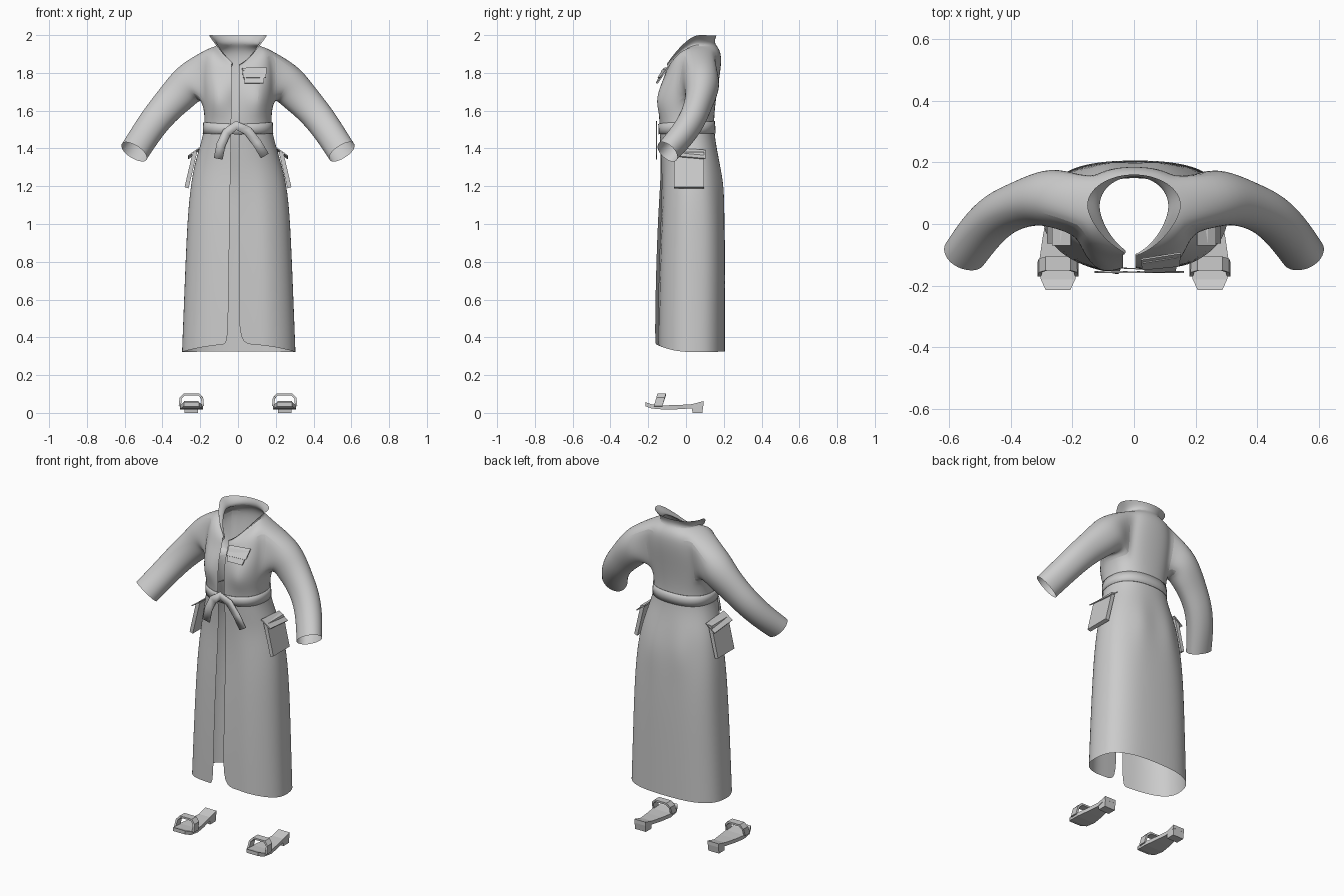
import bpy, bmesh
from math import sin, cos, pi, exp, atan2, radians
from mathutils import Vector

if "Cube" in bpy.data.objects:
    bpy.data.objects.remove(bpy.data.objects["Cube"])


def make(name, verts, faces, subsurf=0, thick=0.0, smooth=True):
    bm = bmesh.new()
    vs = [bm.verts.new(v) for v in verts]
    for f in faces:
        bm.faces.new([vs[i] for i in f])
    bmesh.ops.delete(bm, geom=[v for v in bm.verts if not v.link_faces], context='VERTS')
    bmesh.ops.recalc_face_normals(bm, faces=bm.faces)
    me = bpy.data.meshes.new(name)
    bm.to_mesh(me)
    bm.free()
    ob = bpy.data.objects.new(name, me)
    bpy.context.collection.objects.link(ob)
    if subsurf:
        m = ob.modifiers.new("subsurf", 'SUBSURF')
        m.levels = m.render_levels = subsurf
    if thick:
        m = ob.modifiers.new("solidify", 'SOLIDIFY')
        m.thickness, m.offset = thick, 0
    if smooth:
        bpy.ops.object.select_all(action='DESELECT')
        ob.select_set(True)
        bpy.context.view_layer.objects.active = ob
        bpy.ops.object.shade_smooth_by_angle(angle=radians(40))
    return ob


def power(v, p):
    return abs(v) ** p * (1 if v >= 0 else -1)


def section(zf, zs, zb, hw, yf, yb, p, n=24):
    """Ring from front centre round the right side and back to the front."""
    pts = []
    for i in range(n + 1):
        t = -pi / 2 + 2 * pi * i / n
        c, s = cos(t), sin(t)
        q = p
        if p >= 1 and s < 0:        # V-shaped front of the neckline
            q = 1.3
        elif zs < 1.35:             # skirt: rounder in front, squarer behind
            q = p + (.16 if s < 0 else -.07)
        x = hw * power(c, q)
        yc = (yf + yb) / 2 + (.03 if p >= 1 else 0)
        y = yc + ((yb - yc) if s > 0 else (yc - yf)) * power(s, q)
        z = zs + ((zb if s > 0 else zf) - zs) * s * s
        pts.append(Vector((x, y, z)))
    return pts


# Coat sections: front, side and back heights, half width, front y, back y, roundness
ROWS = [
    (.365, .322, .325, .303, -.164, .207, .8),
    (.60, .60, .60, .292, -.162, .208, .8),
    (.85, .85, .85, .282, -.155, .208, .8),
    (1.05, 1.05, 1.05, .272, -.147, .203, .82),
    (1.20, 1.20, 1.20, .257, -.137, .192, .85),
    (1.32, 1.32, 1.32, .232, -.133, .177, .87),
    (1.42, 1.42, 1.42, .20, -.135, .160, .87),
    (1.50, 1.50, 1.50, .18, -.14, .15, .85),
    (1.57, 1.57, 1.57, .178, -.142, .15, .82),
    (1.65, 1.64, 1.65, .187, -.142, .158, .8),
    (1.72, 1.74, 1.74, .195, -.135, .172, .8),
    (1.77, 1.83, 1.82, .193, -.120, .185, .8),
    (1.80, 1.920, 1.89, .18, -.108, .189, .82),
    (1.82, 1.938, 1.93, .135, -.102, .175, .9),
    (1.835, 1.945, 1.952, .108, -.097, .155, 1),
    (1.84, 1.972, 1.975, .118, -.098, .153, 1),
    (1.845, 2.0, 1.997, .154, -.103, .162, 1),
]
N = 24
verts, faces = [], []
for row in ROWS:
    ring = section(*row)
    for i, v in enumerate(ring):
        # bust, seat and the fold beside the front opening
        if v.y < 0:
            v.y -= .04 * exp(-((abs(v.x) - .11) / .055) ** 2 - ((v.z - 1.66) / .075) ** 2)
        else:
            v.y += .02 * exp(-((abs(v.x) - .085) / .055) ** 2 - ((v.z - 1.2) / .12) ** 2)
        if i in (0, 1) and v.z < 1.4:
            v.y += .015 * min(1, (1.4 - v.z) / .3)
        if v.z < 1.3:
            v.x += .004
    ring[0].x, ring[N].x = .005, -.035 - .02 * max(0, 1.6 - ring[N].z) / 1.3
    verts += ring


def vid(r, i):
    return r * (N + 1) + i


R0, R1 = 9, 12                      # armhole rows
HOLES = [(5, 9, 1), (15, 19, -1)]   # armhole columns and side
for r in range(len(ROWS) - 1):
    for i in range(N):
        if R0 <= r < R1 and any(a <= i < b for a, b, s in HOLES):
            continue
        faces.append((vid(r, i), vid(r, i + 1), vid(r + 1, i + 1), vid(r + 1, i)))

# Sleeves grown out of the armholes: x, y, z, upright radius, depth radius
SLEEVE = [(.258, .087, 1.75, .106, .10), (.31, .08, 1.69, .098, .086),
          (.365, .065, 1.635, .088, .075), (.435, .037, 1.555, .082, .073),
          (.495, -.02, 1.468, .078, .07), (.55, -.098, 1.382, .077, .064)]
for a, b, s in HOLES:
    loop = ([vid(R0, i) for i in range(a, b)] + [vid(r, b) for r in range(R0, R1)]
            + [vid(R1, i) for i in range(b, a, -1)] + [vid(r, a) for r in range(R1, R0, -1)])
    n = len(loop)
    path = [sum((verts[k] for k in loop), Vector()) / n]
    path += [Vector((s * q[0], q[1], q[2])) for q in SLEEVE]
    angles = []
    for k, q in enumerate(SLEEVE, 1):
        last = k == len(SLEEVE)
        d = (path[k if last else k + 1] - path[k - 2 if last else k - 1]).normalized()
        u = d.cross(Vector((0, 1, 0))).normalized()
        w = d.cross(u)
        if not angles:
            for j in loop:
                e = verts[j] - path[0]
                t = atan2(e.dot(w), e.dot(u))
                if angles:
                    while t - angles[-1] > pi:
                        t -= 2 * pi
                    while t - angles[-1] < -pi:
                        t += 2 * pi
                angles.append(t)
            turn = 1 if angles[-1] > angles[0] else -1
            angles = [(t + angles[0] + turn * 2 * pi * j / n) / 2 for j, t in enumerate(angles)]
        base = len(verts)
        verts += [path[k] + u * q[3] * 1.03 * cos(t) + w * q[4] * 1.03 * sin(t) for t in angles]
        new = list(range(base, base + n))
        for j in range(n):
            m = (j + 1) % n
            faces.append((loop[j], loop[m], new[m], new[j]))
        loop = new
make("coat", verts, faces, subsurf=2)

# Waist belt
lo = section(1.475, 1.48, 1.48, .187, -.146, .156, .85)[:N]
hi = section(1.53, 1.54, 1.545, .184, -.147, .154, .85)[:N]
make("belt", lo + hi, [(i, (i + 1) % N, N + (i + 1) % N, N + i) for i in range(N)],
     subsurf=1, thick=.003)

# Belt tie: a flat ribbon arching over the front
line = [Vector(q) for q in [(-.105, -.156, 1.345), (-.09, -.156, 1.42), (-.06, -.156, 1.485),
                            (-.01, -.157, 1.522), (.05, -.156, 1.495), (.1, -.156, 1.43),
                            (.142, -.156, 1.36)]]
verts = []
for k, q in enumerate(line):
    d = (line[min(k + 1, 6)] - line[max(k - 1, 0)]).normalized()
    side = Vector((-d.z, 0, d.x)) * .024
    verts += [q - side, q + side]
make("belt_tie", verts, [(2 * k, 2 * k + 2, 2 * k + 3, 2 * k + 1) for k in range(6)], thick=.006)


def slab(name, corners, thick):
    make(name, corners, [(0, 1, 2, 3)], thick=thick, smooth=False)


# Chest pocket and flap
slab("chest_pocket", [(.035, -.156, 1.745), (.135, -.152, 1.745),
                      (.145, -.105, 1.815), (.03, -.124, 1.815)], .008)
slab("chest_pocket_flap", [(.027, -.148, 1.775), (.148, -.136, 1.775),
                           (.152, -.094, 1.828), (.022, -.115, 1.825)], .006)

BOX = [(0, 1, 2, 3), (4, 5, 6, 7), (0, 1, 5, 4), (1, 2, 6, 5), (2, 3, 7, 6), (3, 0, 4, 7)]
SOLE = [(-.215, .04, .057), (-.18, .056, .045), (-.12, .061, .04), (-.05, .051, .041),
        (.03, .037, .046), (.092, .038, .062)]
STRAP = [(-.061, .035), (-.057, .078), (-.038, .098), (.038, .098), (.057, .078), (.061, .035)]
for s, label in ((1, "right"), (-1, "left")):
    # Hip pocket with a flap standing off it
    verts = [(s * x, y, z) for y in (-.063, .095)
             for x, z in ((.215, 1.385), (.24, 1.38), (.283, 1.195), (.262, 1.188))]
    make(label + "_hip_pocket", verts, BOX, smooth=False)
    slab(label + "_hip_pocket_flap", [(s * .205, -.07, 1.402), (s * .205, .102, 1.39),
                                      (s * .264, .102, 1.345), (s * .264, -.07, 1.36)], .006)
    # Sandal: sole, heel and strap
    cx = s * .247
    verts, faces = [], [(0, 1, 2, 3), (20, 21, 22, 23)]
    for y, w, z in SOLE:
        verts += [(cx - w, y, z), (cx + w, y, z), (cx + w, y, z - .022), (cx - w, y, z - .022)]
    for k in range(0, 20, 4):
        faces += [(k + j, k + (j + 1) % 4, k + 4 + (j + 1) % 4, k + 4 + j) for j in range(4)]
    make(label + "_sandal_sole", verts, faces, smooth=False)
    heel = [(cx + a, y, z) for z, y0, y1 in ((0, .034, .086), (.042, .03, .092))
            for a, y in ((-.036, y0), (.036, y0), (.036, y1), (-.036, y1))]
    make(label + "_sandal_heel", heel, BOX, smooth=False)
    verts = []
    for x, z in STRAP:
        lean = (z - .035) * .3
        verts += [(cx + x, -.17 + lean, z), (cx + x, -.125 + lean, z)]
    make(label + "_sandal_strap", verts,
         [(2 * k, 2 * k + 1, 2 * k + 3, 2 * k + 2) for k in range(5)], thick=.012, smooth=False)
